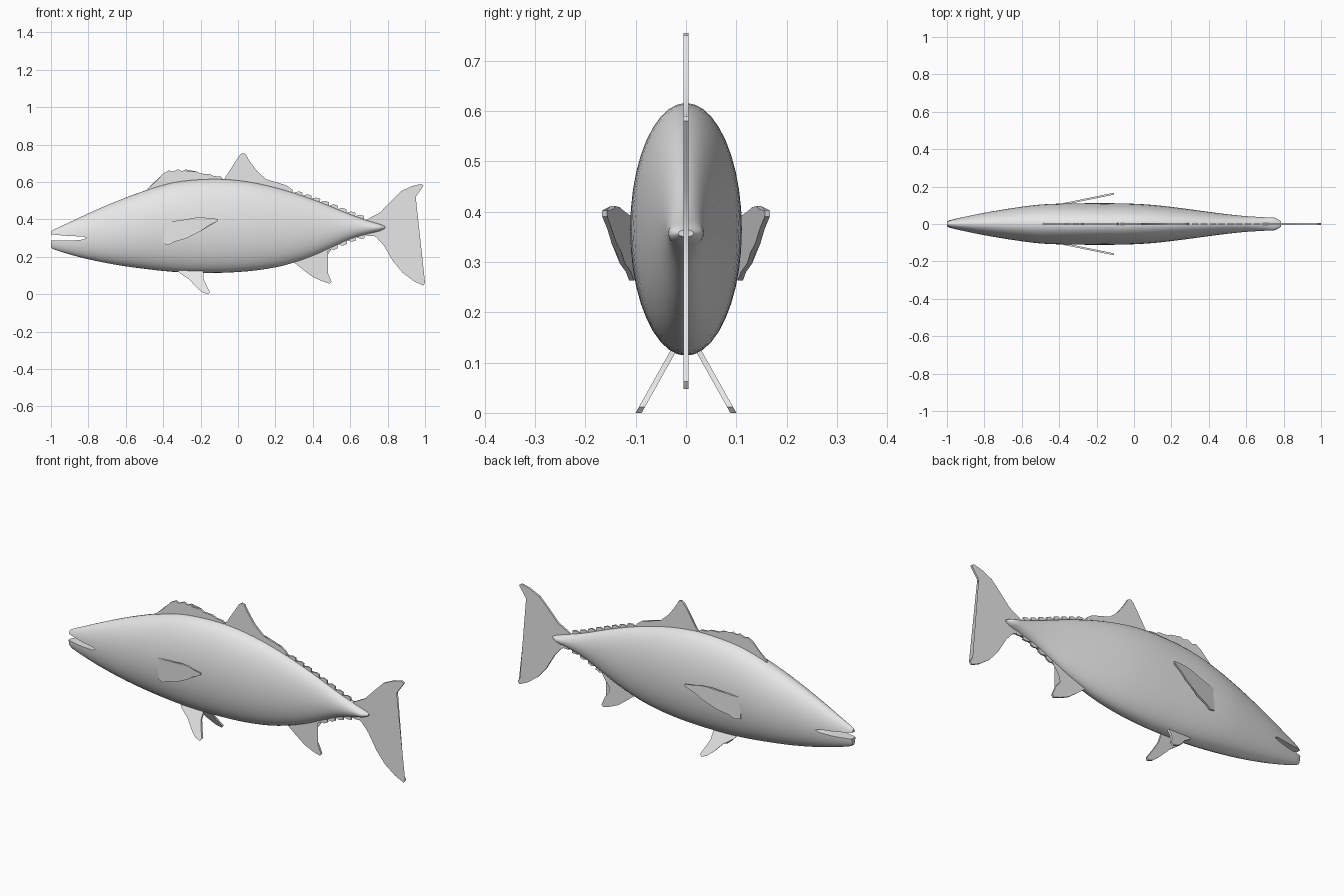
import bpy, bmesh, math

if "Cube" in bpy.data.objects:
    bpy.data.objects.remove(bpy.data.objects["Cube"])

mat = bpy.data.materials.new("plain grey")
mat.diffuse_color = (0.8, 0.8, 0.8, 1)
mat.use_nodes = True
mat.node_tree.nodes["Principled BSDF"].inputs["Base Color"].default_value = mat.diffuse_color


def make_object(name, bm, angle=40):
    bmesh.ops.recalc_face_normals(bm, faces=bm.faces)
    mesh = bpy.data.meshes.new(name)
    bm.to_mesh(mesh)
    bm.free()
    mesh.materials.append(mat)
    ob = bpy.data.objects.new(name, mesh)
    bpy.context.collection.objects.link(ob)
    smooth(ob, angle)
    return ob


def smooth(ob, angle):
    bpy.ops.object.select_all(action='DESELECT')
    ob.select_set(True)
    bpy.context.view_layer.objects.active = ob
    bpy.ops.object.shade_smooth_by_angle(angle=math.radians(angle))


# Body stations: x, top z, bottom z, half width
STATIONS = [
    (-1.0, .335, .25, .014), (-.985, .345, .24, .021), (-.9, .385, .213, .040),
    (-.8, .432, .187, .060), (-.65, .497, .157, .085), (-.5, .553, .136, .104),
    (-.35, .597, .120, .110), (-.2, .614, .114, .111), (-.05, .614, .116, .110),
    (.1, .594, .128, .102), (.25, .557, .155, .085), (.4, .507, .205, .065),
    (.5, .468, .250, .052), (.6, .427, .295, .042), (.7, .392, .324, .036),
    (.755, .376, .337, .033), (.785, .364, .350, .015)]


def station(x):
    """Smoothly interpolated (top, bottom, half width) at x."""
    s = STATIONS
    i = max(k for k in range(len(s) - 1) if s[k][0] <= x or k == 0)
    a, b = s[i], s[i + 1]
    p, n = s[max(i - 1, 0)], s[min(i + 2, len(s) - 1)]
    h = b[0] - a[0]
    t = (x - a[0]) / h
    out = []
    for k in (1, 2, 3):
        m0 = (b[k] - p[k]) / (b[0] - p[0]) * h
        m1 = (n[k] - a[k]) / (n[0] - a[0]) * h
        out.append((2*t**3 - 3*t*t + 1) * a[k] + (t**3 - 2*t*t + t) * m0
                   + (3*t*t - 2*t**3) * b[k] + (t**3 - t*t) * m1)
    return out


def loft_body():
    bm = bmesh.new()
    n = 40
    xs = []
    for a, b in zip(STATIONS, STATIONS[1:]):
        xs += [a[0] + (b[0] - a[0]) * k / 3 for k in range(3)]
    xs.append(STATIONS[-1][0])
    rings = []
    for x in xs:
        top, bottom, w = station(x)
        c, r = (top + bottom) / 2, (top - bottom) / 2
        rings.append([bm.verts.new((x, w * math.sin(2*math.pi*k/n),
                                    c + r * math.cos(2*math.pi*k/n)))
                      for k in range(n)])
    for a, b in zip(rings, rings[1:]):
        for k in range(n):
            bm.faces.new((a[k], a[(k+1) % n], b[(k+1) % n], b[k]))
    bm.faces.new(rings[0])
    bm.faces.new(rings[-1])
    return make_object("body", bm)


def plate(name, outline, half=0.005, y_of=lambda x, z: 0.0, side=1):
    """Thin fin from an x-z outline, leaning outwards by y_of."""
    bm = bmesh.new()
    a, b = [[bm.verts.new((x, side * y_of(x, z) + d, z)) for x, z in outline]
            for d in (-half, half)]
    n = len(outline)
    faces = [bm.faces.new(a), bm.faces.new(b[::-1])]
    for k in range(n):
        bm.faces.new((a[k], a[(k+1) % n], b[(k+1) % n], b[k]))
    bmesh.ops.triangulate(bm, faces=faces)
    return make_object(name, bm)


# Body with the open mouth cut through
body = loft_body()
cutter = plate("mouth_cutter", [(-1.1, .325), (-.98, .318), (-.9, .311), (-.83, .309),
                                (-.81, .302), (-.83, .292), (-.9, .286), (-1.1, .288)], 0.2)
mod = body.modifiers.new("mouth", 'BOOLEAN')
mod.operation = 'DIFFERENCE'
mod.solver = 'EXACT'
mod.object = cutter
bpy.context.view_layer.objects.active = body
bpy.ops.object.modifier_apply(modifier="mouth")
bpy.data.objects.remove(cutter)
smooth(body, 40)

# Fins on the centre line
plate("first_dorsal_fin", [
    (-.5, .53), (-.48, .568), (-.44, .602), (-.40, .645), (-.37, .662), (-.35, .655),
    (-.32, .668), (-.30, .658), (-.28, .667), (-.27, .654), (-.22, .656), (-.20, .645),
    (-.15, .642), (-.13, .632), (-.09, .628), (-.07, .60), (-.2, .58)])
plate("second_dorsal_fin", [
    (-.09, .59), (-.07, .618), (-.04, .66), (-.01, .715), (.01, .745), (.025, .755),
    (.04, .75), (.06, .715), (.10, .66), (.15, .615), (.2, .582), (.26, .582),
    (.29, .56), (.3, .52), (.1, .56)])
plate("anal_fin", [
    (.29, .2), (.3, .17), (.35, .13), (.40, .092), (.45, .07), (.49, .057), (.5, .068),
    (.48, .115), (.45, .155), (.43, .185), (.46, .222), (.5, .24), (.48, .28)])
plate("tail_fin", [
    (.66, .37), (.69, .40), (.76, .437), (.82, .50), (.87, .55), (.93, .578), (.98, .59),
    (.992, .58), (.95, .52), (.90, .445), (.87, .39), (.86, .34), (.87, .275),
    (.91, .19), (.96, .12), (1.0, .062), (.99, .047), (.94, .07), (.88, .115),
    (.83, .175), (.78, .26), (.74, .305), (.69, .33)])

# Finlets behind the dorsal and anal fins
for name, start, count, row, sign in (("upper_finlet", .3, 8, 0, 1),
                                      ("lower_finlet", .49, 5, 1, -1)):
    for k in range(count):
        x = start + k * .047
        z0, z1 = station(x)[row], station(x + .045)[row]
        plate(f"{name}_{k + 1}", [
            (x, z0 - sign * .015), (x, z0 + sign * .002), (x + .025, z0 + sign * .008),
            (x + .046, z1 + sign * .018), (x + .043, z1 - sign * .015)], 0.004)

# Paired fins
for label, side in (("right", -1), ("left", 1)):
    plate(label + "_pectoral_fin", [
        (-.40, .27), (-.37, .263), (-.34, .28), (-.28, .297), (-.25, .318), (-.20, .337),
        (-.16, .365), (-.11, .39), (-.107, .402), (-.15, .400), (-.19, .411), (-.23, .409),
        (-.28, .40), (-.35, .39), (-.40, .385)], 0.005,
        lambda x, z: .102 + (x + .40) * .205, side)
    plate(label + "_pelvic_fin", [
        (-.33, .135), (-.31, .112), (-.26, .078), (-.22, .035), (-.19, .01), (-.16, 0),
        (-.15, .012), (-.17, .05), (-.185, .085), (-.185, .135)], 0.006,
        lambda x, z: .027 + (.12 - z) * .56, side)
